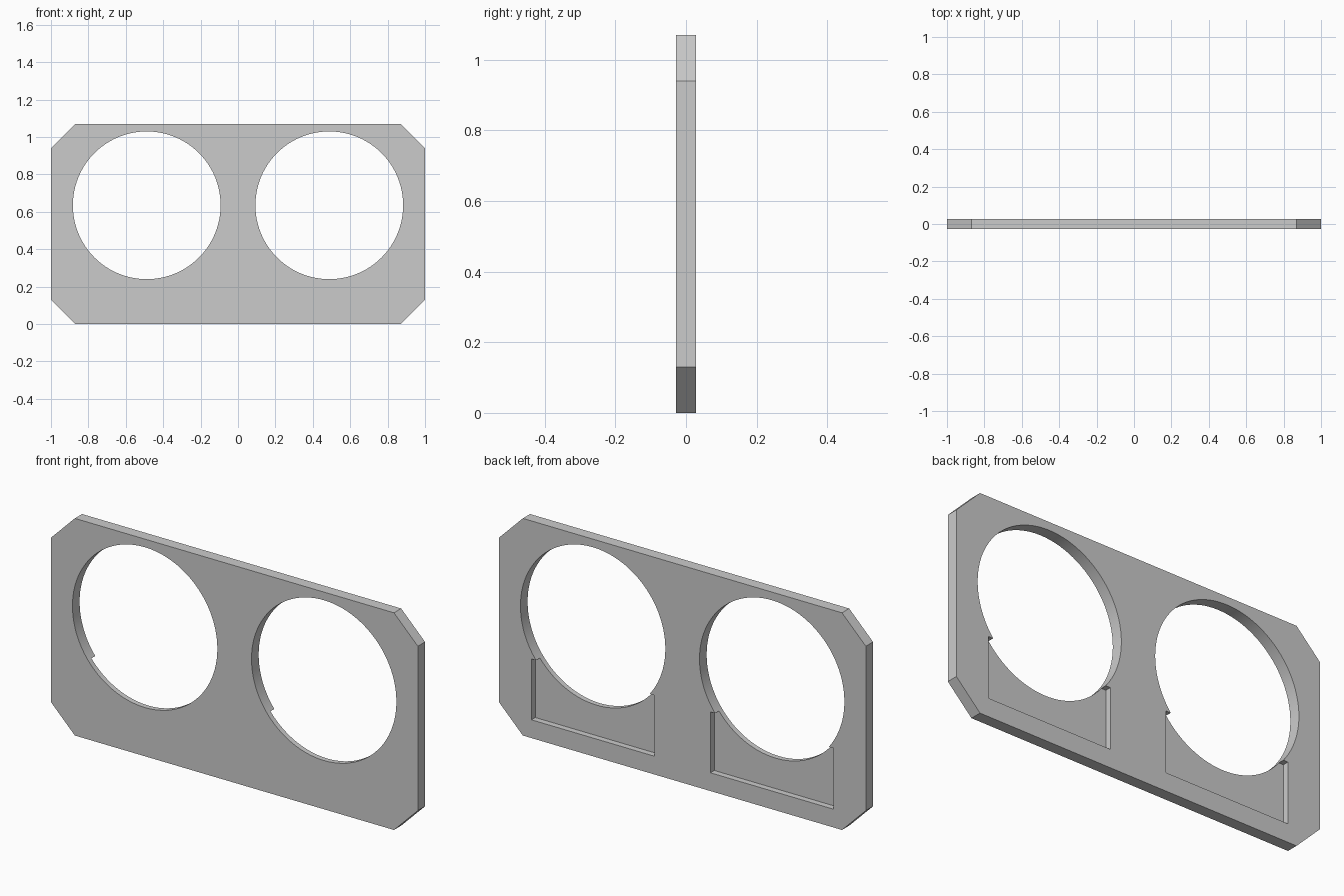
import bpy
import bmesh
from mathutils import Matrix

HALF_W, HEIGHT, THICK, CHAMFER = 1.0, 1.07, 0.056, 0.13
HOLE_X, HOLE_Z, HOLE_R = 0.488, 0.635, 0.395
POCKET_HALF, POCKET_LOW, POCKET_TOP, POCKET_DEPTH = 0.335, 0.09, 0.39, 0.03

cube = bpy.data.objects.get("Cube")
if cube:
    bpy.data.objects.remove(cube, do_unlink=True)

grey = bpy.data.materials.new("light_grey")
grey.use_nodes = True
grey.diffuse_color = (0.6, 0.6, 0.6, 1)
grey.node_tree.nodes["Principled BSDF"].inputs["Base Color"].default_value = (0.6, 0.6, 0.6, 1)


def make_object(name, bm):
    bmesh.ops.recalc_face_normals(bm, faces=bm.faces)
    mesh = bpy.data.meshes.new(name)
    bm.to_mesh(mesh)
    bm.free()
    mesh.materials.append(grey)
    obj = bpy.data.objects.new(name, mesh)
    bpy.context.collection.objects.link(obj)
    return obj


def box(name, low, high):
    bm = bmesh.new()
    bmesh.ops.create_cube(bm, size=1)
    for v in bm.verts:
        v.co = [(a + b) / 2 + c * (b - a) for a, b, c in zip(low, high, v.co)]
    return make_object(name, bm)


def cut(target, cutter):
    cutter.hide_render = True
    mod = target.modifiers.new(cutter.name, "BOOLEAN")
    mod.operation = "DIFFERENCE"
    mod.solver = "EXACT"
    mod.object = cutter
    bpy.context.view_layer.objects.active = target
    bpy.ops.object.modifier_apply(modifier=mod.name)
    bpy.data.objects.remove(cutter, do_unlink=True)


# Upright plate with four clipped corners
bm = bmesh.new()
corners = []
for sx, top in ((1, False), (1, True), (-1, True), (-1, False)):
    z = HEIGHT if top else 0
    inner = HEIGHT - CHAMFER if top else CHAMFER
    pair = [(sx * (HALF_W - CHAMFER), z), (sx * HALF_W, inner)]
    corners += pair if (sx > 0) != top else pair[::-1]
face = bm.faces.new([bm.verts.new((x, -THICK / 2, z)) for x, z in corners])
side = bmesh.ops.extrude_face_region(bm, geom=[face])
moved = [g for g in side["geom"] if isinstance(g, bmesh.types.BMVert)]
bmesh.ops.translate(bm, verts=moved, vec=(0, THICK, 0))
plate = make_object("twin_hole_plate", bm)

for sx in (-1, 1):
    # Shallow rectangular pocket in the back
    cut(plate, box("pocket_cutter",
                   (sx * HOLE_X - POCKET_HALF, THICK / 2 - POCKET_DEPTH, POCKET_LOW),
                   (sx * HOLE_X + POCKET_HALF, THICK, POCKET_TOP)))
    # Round through hole
    bm = bmesh.new()
    bmesh.ops.create_cone(bm, cap_ends=True, segments=96, radius1=HOLE_R,
                          radius2=HOLE_R, depth=THICK * 4,
                          matrix=Matrix.Translation((sx * HOLE_X, 0, HOLE_Z))
                          @ Matrix.Rotation(1.570796, 4, "X"))
    cut(plate, make_object("hole_cutter", bm))

# Smooth hole walls, crisp plate edges
bpy.ops.object.select_all(action="DESELECT")
plate.select_set(True)
bpy.context.view_layer.objects.active = plate
bpy.ops.object.shade_smooth_by_angle(angle=0.5)
